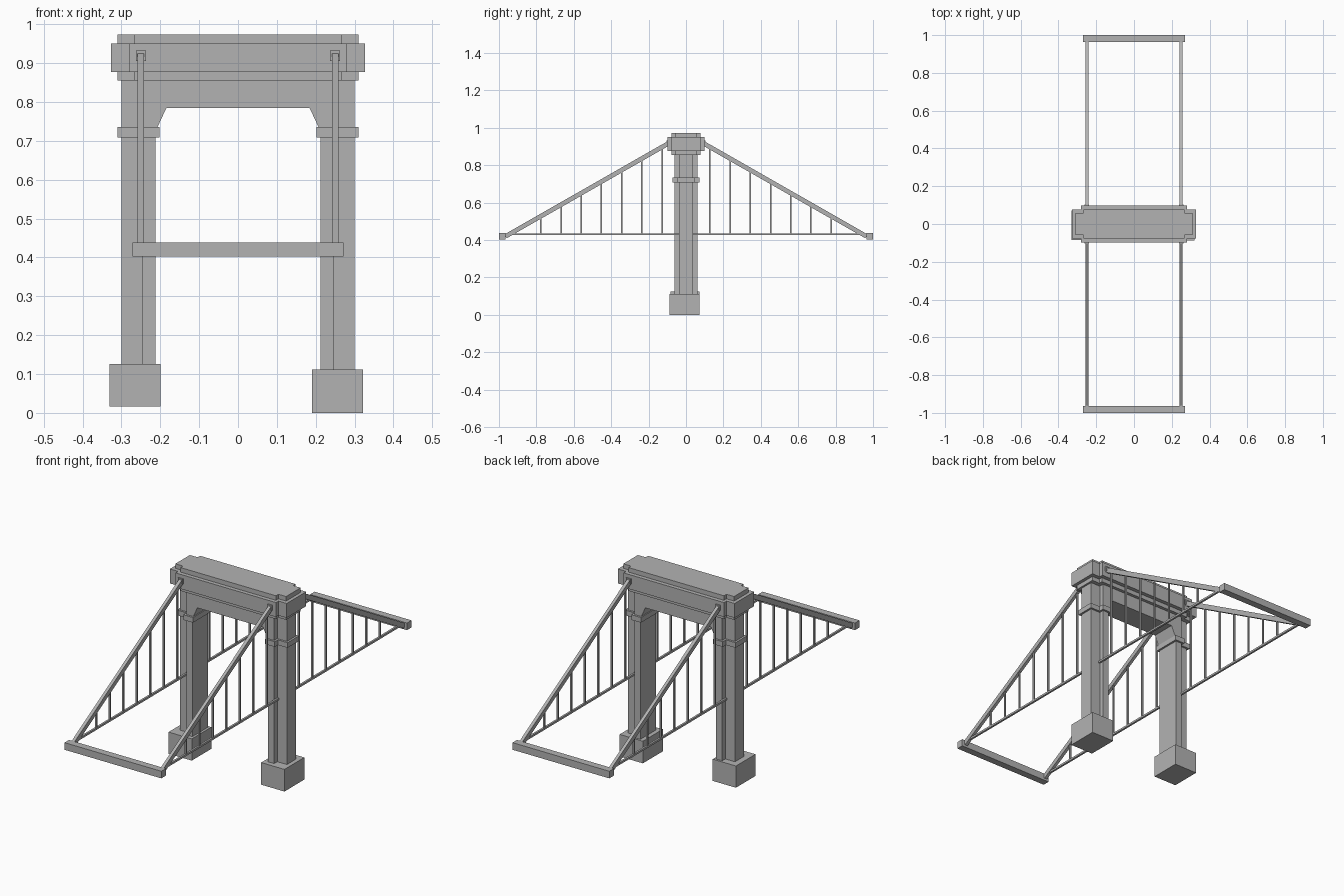
import bpy, bmesh
from mathutils import Vector

old = bpy.data.objects.get("Cube")
if old:
    bpy.data.objects.remove(old, do_unlink=True)

stone = bpy.data.materials.new("stone_grey")
stone.use_nodes = True
colour = (0.45, 0.45, 0.45, 1)
stone.diffuse_color = colour
stone.node_tree.nodes["Principled BSDF"].inputs["Base Color"].default_value = colour


def finish(name, bm):
    bmesh.ops.recalc_face_normals(bm, faces=bm.faces)
    mesh = bpy.data.meshes.new(name)
    bm.to_mesh(mesh)
    bm.free()
    mesh.materials.append(stone)
    obj = bpy.data.objects.new(name, mesh)
    bpy.context.collection.objects.link(obj)
    return obj


def prism(name, points, direction):
    """Extrude a closed outline of 3D points along a direction."""
    bm = bmesh.new()
    face = bm.faces.new([bm.verts.new(p) for p in points])
    new = bmesh.ops.extrude_face_region(bm, geom=[face])["geom"]
    bmesh.ops.translate(bm, vec=direction,
                        verts=[v for v in new if isinstance(v, bmesh.types.BMVert)])
    return finish(name, bm)


def box(name, x0, x1, y0, y1, z0, z1):
    return prism(name, [(x0, y0, z0), (x1, y0, z0), (x1, y1, z0), (x0, y1, z0)],
                 (0, 0, z1 - z0))


def bar(name, start, end, width, height):
    """Square bar running between two points that share the same x."""
    a, b = Vector(start), Vector(end)
    side = Vector((width / 2, 0, 0))
    up = (b - a).cross(side).normalized() * height / 2
    return prism(name, [a - side - up, a + side - up, a + side + up, a - side + up], b - a)


def stepped_slab(name, x_end, x_step, y_mid, y_end, z0, z1):
    """Slab with a notch cut from each corner."""
    half = [(x_end, -y_end), (x_end, y_end), (x_step, y_end), (x_step, y_mid)]
    plan = half + [(-x, y) for x, y in reversed(half)] + [(-x_step, -y_mid), (x_step, -y_mid)]
    plan.insert(len(plan) - 2, (-x_step, -y_end))
    plan.append((x_step, -y_end))
    return prism(name, [(x, y, z0) for x, y in plan], (0, 0, z1 - z0))


# Arched gate: inner pillars and lintel with angled corners
gate = [(0.246, 0.08), (0.246, 0.87), (-0.246, 0.87), (-0.246, 0.08),
        (-0.212, 0.08), (-0.212, 0.725), (-0.184, 0.785),
        (0.184, 0.785), (0.212, 0.725), (0.212, 0.08)]
prism("gate_arch", [(x, -0.062, z) for x, z in gate], (0, 0.124, 0))

# Stacked cornice
stepped_slab("lower_cornice", 0.31, 0.267, 0.078, 0.058, 0.855, 0.878)
stepped_slab("main_cornice", 0.327, 0.281, 0.098, 0.078, 0.877, 0.95)
stepped_slab("top_cornice", 0.31, 0.267, 0.078, 0.058, 0.949, 0.973)

# Outer pillar strips and collars
for s, label in ((-1, "right"), (1, "left")):
    box(f"{label}_outer_pillar", s * 0.24, s * 0.30, -0.037, 0.037, 0.08, 0.87)
    plan = [(0.202, -0.072), (0.256, -0.072), (0.256, -0.047), (0.31, -0.047),
            (0.31, 0.047), (0.256, 0.047), (0.256, 0.072), (0.202, 0.072)]
    prism(f"{label}_collar", [(s * x, y, 0.709) for x, y in plan], (0, 0, 0.026))

# Uneven footings
box("right_footing", -0.33, -0.20, -0.084, 0.072, 0.016, 0.126)
box("left_footing", 0.191, 0.321, -0.087, 0.072, 0, 0.112)

# Cables, hangers, rails and end beams
LOW, HIGH = (0.965, 0.42), (0.094, 0.917)
slope = (HIGH[1] - LOW[1]) / (HIGH[0] - LOW[0])
for t, end in ((-1, "front"), (1, "back")):
    box(f"{end}_end_beam", -0.271, 0.271, t * 0.964, t, 0.402, 0.438)
    for s, label in ((-1, "right"), (1, "left")):
        x = s * 0.25
        tag = f"{end}_{label}"
        bar(f"{tag}_cable", (x, t * LOW[0], LOW[1]), (x, t * HIGH[0], HIGH[1]), 0.016, 0.024)
        box(f"{tag}_cable_anchor", x - 0.013, x + 0.013, t * 0.09, t * 0.104, 0.906, 0.932)
        box(f"{tag}_rail", x - 0.005, x + 0.005, t * 0.03, t * 0.97, 0.426, 0.436)
        for i in range(7):
            y = 0.128 + i * 0.108
            z = LOW[1] + slope * (y - LOW[0])
            box(f"{tag}_hanger_{i + 1}", x - 0.004, x + 0.004,
                t * y - 0.004, t * y + 0.004, 0.43, z)
